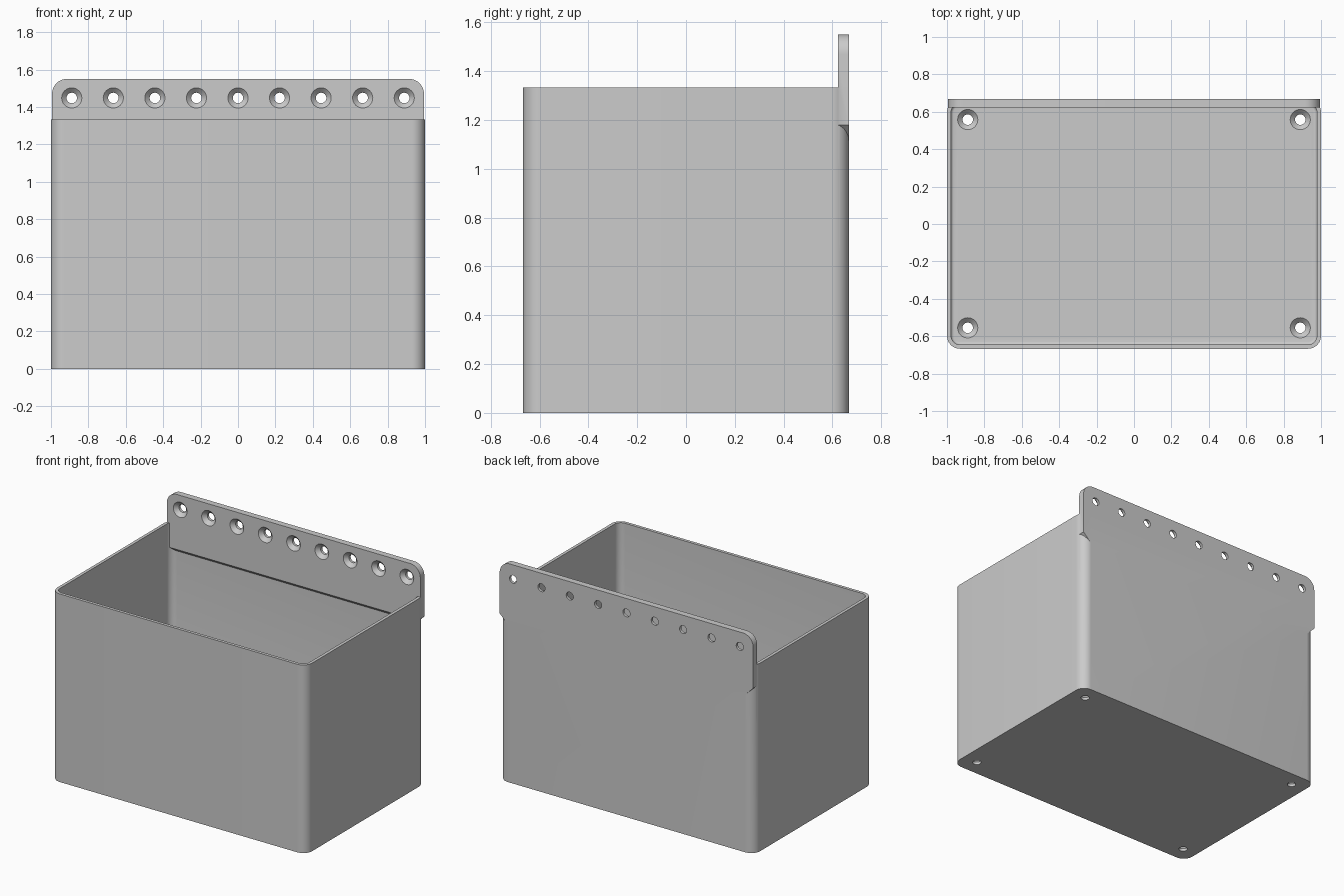
import bpy
import bmesh
from math import sin, cos, pi, radians
from mathutils import Matrix, Vector

if "Cube" in bpy.data.objects:
    bpy.data.objects.remove(bpy.data.objects["Cube"])

HALF_X, HALF_Y, HEIGHT = 1.0, 0.667, 1.333
WALL, FLOOR, CORNER = 0.022, 0.045, 0.07
PLATE_FRONT, PLATE_TOP, PLATE_LOW, PLATE_X = 0.622, 1.55, 1.115, 0.994

grey = bpy.data.materials.new("plain grey")
grey.use_nodes = True
grey.diffuse_color = (0.6, 0.6, 0.6, 1)
grey.node_tree.nodes["Principled BSDF"].inputs["Base Color"].default_value = (0.6, 0.6, 0.6, 1)


def arc(cx, cy, r, start, end, steps):
    return [(cx + r * cos(start + (end - start) * i / steps),
             cy + r * sin(start + (end - start) * i / steps)) for i in range(steps + 1)]


def rounded_ring(hx, hy, r, z):
    pts = []
    for k, (sx, sy) in enumerate([(1, 1), (-1, 1), (-1, -1), (1, -1)]):
        pts += arc(sx * (hx - r), sy * (hy - r), r, k * pi / 2, (k + 1) * pi / 2, 12)
    return [Vector((x, y, z)) for x, y in pts]


def loft(bm, rings):
    """Closed solid through rings that all have the same point count."""
    rows = [[bm.verts.new(p) for p in ring] for ring in rings]
    n = len(rows[0])
    for a, b in zip(rows, rows[1:]):
        for i in range(n):
            bm.faces.new((a[i], a[(i + 1) % n], b[(i + 1) % n], b[i]))
    bm.faces.new(rows[0][::-1])
    bm.faces.new(rows[-1])


def make_object(name, bm):
    bmesh.ops.recalc_face_normals(bm, faces=bm.faces)
    mesh = bpy.data.meshes.new(name)
    bm.to_mesh(mesh)
    bm.free()
    mesh.materials.append(grey)
    obj = bpy.data.objects.new(name, mesh)
    bpy.context.collection.objects.link(obj)
    return obj


def combine(target, tool, operation):
    mod = target.modifiers.new("combine", "BOOLEAN")
    mod.operation, mod.solver, mod.object = operation, "EXACT", tool
    bpy.context.view_layer.update()
    bpy.context.view_layer.objects.active = target
    bpy.ops.object.modifier_apply(modifier=mod.name)
    bpy.data.objects.remove(tool)


def drill(bm, matrix):
    """Countersunk hole: the wide mouth lies at local z = 0, the shank runs to -z."""
    profile = [(0.079, 0.025), (0.054, 0), (0.028, -0.026), (0.028, -0.1)]
    loft(bm, [[matrix @ Vector((r * cos(i * pi / 16), r * sin(i * pi / 16), h))
               for i in range(32)] for r, h in profile])


# Open bin with rounded corners
bm = bmesh.new()
loft(bm, [rounded_ring(HALF_X, HALF_Y, CORNER, z) for z in (0, HEIGHT)])
storage_bin = make_object("storage_bin", bm)

# Hollow interior with a softened floor edge
bm = bmesh.new()
rings = []
for i in range(5):
    t = i * pi / 8
    inset = WALL + 0.015 * (1 - sin(t))
    rings.append(rounded_ring(HALF_X - inset, HALF_Y - inset, CORNER - inset,
                              FLOOR + 0.015 * (1 - cos(t))))
rings.append(rounded_ring(HALF_X - WALL, HALF_Y - WALL, CORNER - WALL, HEIGHT + 0.2))
loft(bm, rings)
combine(storage_bin, make_object("interior_cutter", bm), "DIFFERENCE")

# Hanging plate with rounded top corners and a sloping underside
bm = bmesh.new()
r, chamfer, thick = 0.08, 0.064, HALF_Y - PLATE_FRONT
top = (arc(PLATE_X - r, PLATE_TOP - r, r, 0, pi / 2, 12)
       + arc(r - PLATE_X, PLATE_TOP - r, r, pi / 2, pi, 12))
rings = []
for y, lift in ((HALF_Y, 0), (PLATE_FRONT, thick)):
    low_x = PLATE_X - chamfer + lift
    outline = top + [(-PLATE_X, PLATE_LOW + chamfer), (-low_x, PLATE_LOW + lift),
                     (low_x, PLATE_LOW + lift), (PLATE_X, PLATE_LOW + chamfer)]
    rings.append([Vector((x, y, z)) for x, z in outline])
loft(bm, rings)
combine(storage_bin, make_object("hanging_plate", bm), "UNION")

# Countersunk screw holes: a row in the plate and one in each floor corner
bm = bmesh.new()
for i in range(-4, 5):
    drill(bm, Matrix.Translation((i * 0.2222, PLATE_FRONT, 1.448)) @ Matrix.Rotation(pi / 2, 4, "X"))
for x in (-0.889, 0.889):
    for y in (-0.555, 0.558):
        drill(bm, Matrix.Translation((x, y, FLOOR)))
combine(storage_bin, make_object("hole_cutter", bm), "DIFFERENCE")

# Smooth rounded parts, keep hard edges
bpy.ops.object.select_all(action="DESELECT")
storage_bin.select_set(True)
bpy.context.view_layer.objects.active = storage_bin
bpy.ops.object.shade_smooth_by_angle(angle=radians(30))
